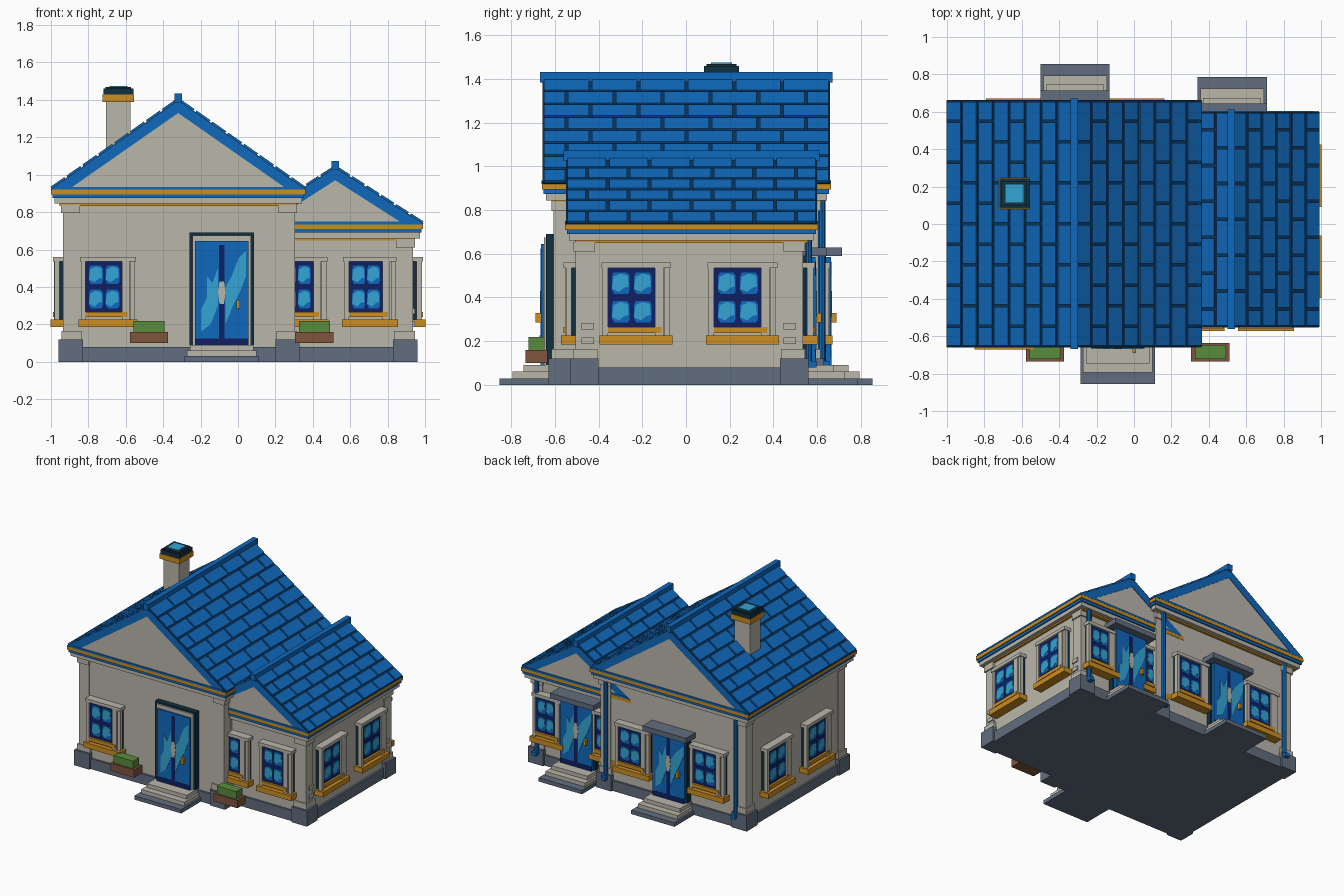
import bpy, bmesh, math
from mathutils import Matrix, Vector

if "Cube" in bpy.data.objects:
    bpy.data.objects.remove(bpy.data.objects["Cube"])


def material(name, rgb):
    lin = [((c / 255 + 0.055) / 1.055) ** 2.4 for c in rgb] + [1]
    m = bpy.data.materials.new(name)
    m.use_nodes = True
    m.diffuse_color = lin
    m.node_tree.nodes["Principled BSDF"].inputs["Base Color"].default_value = lin
    return m


STONE = material("warm stone", (186, 183, 170))
BLUE = material("roof blue", (15, 105, 188))
SHADOW = material("roof joint blue", (10, 52, 92))
NAVY = material("glass navy", (14, 32, 100))
CYAN = material("reflection cyan", (52, 165, 212))
GOLD = material("trim gold", (204, 142, 34))
SLATE = material("base slate", (97, 109, 126))
DARK = material("dark teal", (16, 48, 64))
BROWN = material("planter brown", (128, 84, 62))
GREEN = material("hedge green", (88, 140, 60))
FRONT, BACK, LEFT, RIGHT = (0, -1, 0), (0, 1, 0), (1, 0, 0), (-1, 0, 0)


class Part:
    """Collects boxes and prisms of several materials into one object."""

    def __init__(self, name):
        self.name, self.bm, self.mats = name, bmesh.new(), []

    def prism(self, mat, pts, w0, w1):
        if mat not in self.mats:
            self.mats.append(mat)
        rings = [[self.bm.verts.new((u, v, w)) for u, v in pts] for w in (w0, w1)]
        faces = [self.bm.faces.new(r) for r in rings]
        for i in range(len(pts)):
            j = i - 1
            faces.append(self.bm.faces.new((rings[0][i], rings[0][j], rings[1][j], rings[1][i])))
        for f in faces:
            f.material_index = self.mats.index(mat)
        return self

    def box(self, mat, u, v, w):
        return self.prism(mat, [(u[0], v[0]), (u[1], v[0]), (u[1], v[1]), (u[0], v[1])], *w)

    def finish(self, matrix=Matrix()):
        bmesh.ops.recalc_face_normals(self.bm, faces=self.bm.faces)
        me = bpy.data.meshes.new(self.name)
        self.bm.to_mesh(me)
        for m in self.mats:
            me.materials.append(m)
        ob = bpy.data.objects.new(self.name, me)
        bpy.context.collection.objects.link(ob)
        ob.matrix_world = matrix
        return ob


def basis(u, v, w, pos):
    return Matrix.Translation(pos) @ Matrix((u, v, w)).transposed().to_4x4()


def facing(n, pos):
    """Frame on a wall: u to the viewer's right, v up, w outward."""
    up, n = Vector((0, 0, 1)), Vector(n)
    return basis(up.cross(n), up, n, pos)


def wall_block(name, x, y, z, mat=STONE):
    return Part(name).box(mat, x, y, z).finish()


def window(name, n, x, y, wid=0.31):
    p, h = Part(name), wid / 2
    g0, g1 = -h + 0.025, h - 0.07
    p.box(DARK, (-h + 0.01, h - 0.01), (0.22, 0.54), (0, 0.025))
    p.box(STONE, (-h, h), (0.225, 0.54), (0.025, 0.04))
    p.box(STONE, (-h, g0), (0.225, 0.54), (0.04, 0.055))
    p.box(STONE, (g1, g1 + 0.04), (0.225, 0.54), (0.04, 0.055))
    p.box(STONE, (g1 + 0.045, h), (0.225, 0.54), (0.04, 0.05))
    p.box(STONE, (-h - 0.005, h + 0.005), (0.535, 0.56), (0, 0.06))
    p.box(NAVY, (g0, g1), (0.265, 0.535), (0.04, 0.044))
    # four panes with slanted reflections
    pw, ph = (g1 - g0) * 0.38, 0.1
    for u in (g0 + 0.018, g1 - pw - 0.014):
        for v in (0.285, 0.415):
            def at(pts):
                return [(u + a * pw, v + b * ph) for a, b in pts]
            p.prism(BLUE, at([(.15, 0), (.9, 0), (1, .15), (1, .85), (.85, 1), (.1, 1), (0, .8), (0, .2)]), 0.044, 0.046)
            p.prism(CYAN, at([(0, .25), (.4, .1), (.7, .3), (.95, .35), (.9, .85), (.5, .95), (.1, .8)]), 0.046, 0.048)
    p.box(GOLD, (g0, g1 + 0.03), (0.238, 0.265), (0.04, 0.06))
    p.box(GOLD, (-h - 0.012, h + 0.012), (0.185, 0.225), (0, 0.072))
    p.finish(facing(n, (x, y, 0)))


def door(name, n, x, y, framed):
    p = Part(name)
    top, h = (0.645, 0.142) if framed else (0.585, 0.135)
    if framed:
        p.box(DARK, (-0.173, 0.173), (0.09, 0.69), (0, 0.04))
        p.box(STONE, (-0.157, 0.157), (0.09, 0.675), (0.04, 0.05))
    else:
        p.box(DARK, (-0.148, 0.148), (0.09, 0.59), (0, 0.04))
        p.box(SLATE, (-0.185, 0.185), (0.59, 0.63), (0, 0.115))
    p.box(BLUE, (-h, h), (0.09, top), (0, 0.064))
    p.box(NAVY, (-h, h), (0.09, 0.125), (0.064, 0.066))
    p.box(NAVY, (-0.014, 0.014), (0.125, top - 0.02), (0.064, 0.066))
    # slanted reflections, centre plate and handle
    p.prism(CYAN, [(-.11, .16), (-.06, .2), (-.02, .3), (-.02, .5), (-.05, .42), (-.08, .46), (-.08, .34), (-.11, .28)], 0.064, 0.067)
    p.prism(CYAN, [(.02, .2), (.06, .3), (.1, .38), (.13, .46), (.13, top - .05), (.09, top - .09), (.05, .45), (.02, .4)], 0.064, 0.067)
    p.prism(STONE, [(-.012, .31), (.012, .31), (.02, .37), (.012, .43), (-.012, .43), (-.02, .37)], 0.066, 0.069)
    p.box(GOLD, (0.08, 0.098), (0.285, 0.33), (0.064, 0.09))
    p.finish(facing(n, (x, y, 0)))
    s = Part(name + "_steps")
    for i, (half, depth) in enumerate(((0.2, 0.255), (0.185, 0.195), (0.17, 0.145))):
        half -= 0 if framed else 0.015
        s.box(STONE if i else SLATE, (-half, half), (0.03 * i, 0.03 * i + 0.03), (-0.05, depth))
    s.finish(facing(n, (x, y, 0)))


def roof(name, cx, half, y0, y1, eave, apex, rows):
    front = facing(FRONT, (cx, 0, 0))
    slope = (apex - eave) / half
    low = apex - 0.065
    inner = (low - eave) / slope
    # blue rake slab and stone pediment
    Part(name + "_slab").prism(BLUE, [(-half, eave), (0, apex), (half, eave), (inner, eave), (0, low), (-inner, eave)], -y1, -y0).finish(front)
    Part(name + "_pediment").prism(STONE, [(-inner - .03, eave), (0, low + .02), (inner + .03, eave)], -y1 + 0.004, -y0 - 0.004).finish(front)
    wid = y1 - y0
    length = math.hypot(half, apex - eave)
    step, tile, gap = length / rows, wid / 6, 0.007
    for side, s in (("left", 1), ("right", -1)):
        down = Vector((s * half, 0, eave - apex)).normalized()
        along = Vector((0, s, 0))
        normal = along.cross(down)
        if normal.z < 0:
            along = -along
            normal = along.cross(down)
        p = Part(name + "_tiles_" + side)
        p.box(SHADOW, (-wid / 2, wid / 2), (0, length), (0, 0.004))
        for r in range(rows):
            edge = -wid / 2 - (tile / 2 if r % 2 else 0)
            while edge < wid / 2 - 0.01:
                a = max(edge, -wid / 2) + gap
                b = min(edge + tile, wid / 2) - gap
                p.box(BLUE, (a, b), (r * step + gap, (r + 1) * step - gap), (0.004, 0.014))
                edge += tile
        p.finish(basis(along, down, normal, (cx, (y0 + y1) / 2, apex)))
    wall_block(name + "_ridge_cap", (cx - .02, cx + .02), (y0 - .012, y1 + .012), (apex - .01, apex + .038), BLUE)
    # stacked cornice under the eaves
    c = Part(name + "_cornice")
    for mat, top, bottom, inset in ((BLUE, .015, 0, .03), (GOLD, 0, -.025, 0), (BLUE, -.025, -.045, .008),
                                    (STONE, -.045, -.075, .018), (GOLD, -.075, -.086, .045)):
        ends = inset if bottom < 0 else -.001
        c.box(mat, (cx - half + inset, cx + half - inset), (y0 + ends - .003, y1 - ends + .003), (eave + bottom, eave + top))
    c.finish()


def corner(name, x, y, sx, sy, top):
    """Plinth, base block, pilaster and capital; sx and sy point inward."""
    p = Part(name)
    for mat, out, wide, z in ((SLATE, .03, .13, (0, .12)), (STONE, .015, .11, (.12, .165)),
                              (STONE, .006, .085, (.165, top)), (STONE, .016, .1, (top - .045, top))):
        a, b = sorted((x - sx * out, x + sx * (wide - out)))
        c, d = sorted((y - sy * out, y + sy * (wide - out)))
        p.box(mat, (a, b), (c, d), z)
    p.finish()


# Walls and footings
wall_block("main_walls", (-.93, .30), (-.6, .6), (.05, .9))
wall_block("wing_walls", (.2, .93), (-.5, .53), (.05, .72))
wall_block("main_footing", (-.945, .315), (-.615, .615), (0, .08), SLATE)
wall_block("wing_footing", (.2, .945), (-.515, .545), (0, .08), SLATE)
for fb, y, sy in (("front", -.6, 1), ("back", .6, -1)):
    corner("main_right_corner_" + fb, -.93, y, 1, sy, .84)
    corner("main_left_corner_" + fb, .30, y, -1, sy, .84)
corner("wing_corner_front", .93, -.5, -1, 1, .655)
corner("wing_corner_back", .93, .53, -1, -1, .655)
for y in (-.45, .475):
    for z in (.2, .268):
        wall_block("corner_block", (.93, .945), (y - .028, y + .028), (z - .014, z + .016))

# Roofs
roof("main_roof", -.32, .68, -.657, .66, .92, 1.395, 8)
roof("wing_roof", .52, .47, -.55, .6, .735, 1.035, 6)

# Windows
window("front_window_main", FRONT, -.695, -.6, .29)
window("front_window_wing_inner", FRONT, .335, -.5, .275)
window("front_window_wing_outer", FRONT, .705, -.5, .275)
for y in (-.228, .258):
    window("wing_side_window", LEFT, .93, y)
    window("main_side_window", RIGHT, -.93, y)
for x in (-.635, 0.005):
    window("back_window_main", BACK, x, .6, .29)
for x in (.27, .775):
    window("back_window_wing", BACK, x, .53, .26)

# Doors and steps
door("front_door", FRONT, -.087, -.6, True)
door("back_door_main", BACK, -.315, .6, False)
door("back_door_wing", BACK, .525, .53, False)

# Drainpipes
for x, y, top in ((.25, .622, .85), (-.86, .622, .85), (.885, .562, .67)):
    bpy.ops.mesh.primitive_cylinder_add(vertices=8, radius=.016, depth=top - .09, location=(x, y, (top + .09) / 2))
    pipe = bpy.context.object
    pipe.name = "drainpipe"
    pipe.data.materials.append(BLUE)
    wall_block("drainpipe_foot", (x - .018, x + .018), (y - .015, y + .035), (.08, .11), BLUE)

# Chimney
ch = Part("chimney")
for mat, r, z in ((STONE, .065, (1.0, 1.39)), (GOLD, .085, (1.39, 1.43)), (DARK, .08, (1.43, 1.46)),
                  (DARK, .068, (1.46, 1.47)), (CYAN, .048, (1.47, 1.475))):
    ch.box(mat, (-.64 - r, -.64 + r), (.163 - r, .163 + r), z)
ch.finish()

# Planters
for x in (-.475, .408):
    p = Part("planter")
    p.box(BROWN, (x - .102, x + .102), (-.735, -.635), (.1, .16))
    p.box(GREEN, (x - .083, x + .083), (-.722, -.648), (.16, .218))
    p.finish()
